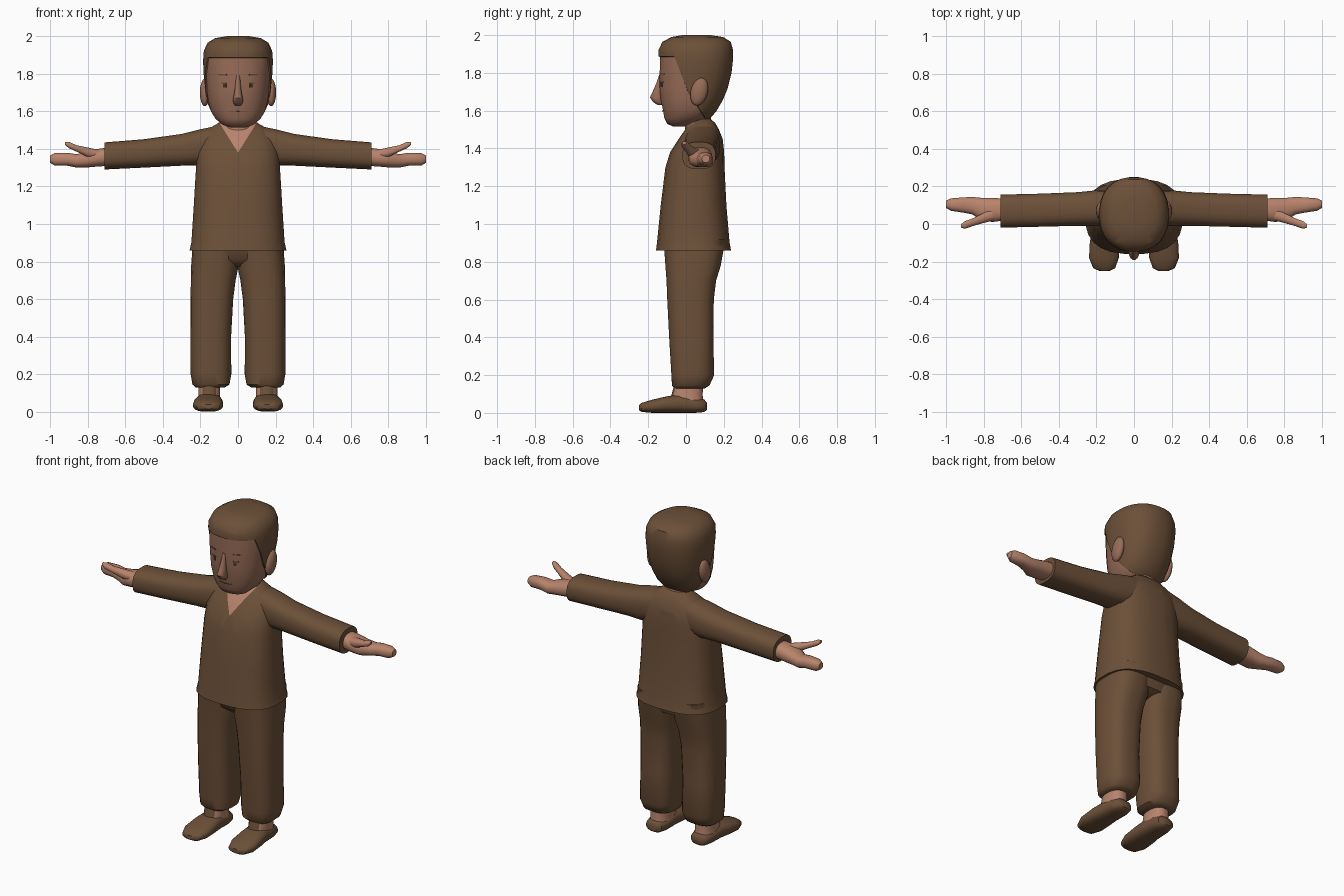
import bpy, bmesh, math
from mathutils import Vector, Matrix
from mathutils.bvhtree import BVHTree

cube = bpy.data.objects.get("Cube")
if cube:
    bpy.data.objects.remove(cube, do_unlink=True)


def material(name, rgb):
    m = bpy.data.materials.new(name)
    m.use_nodes = True
    m.diffuse_color = (*rgb, 1)
    bsdf = m.node_tree.nodes["Principled BSDF"]
    bsdf.inputs["Base Color"].default_value = (*rgb, 1)
    bsdf.inputs["Roughness"].default_value = 0.8
    return m


BROWN = material("brown cloth", (0.15, 0.08, 0.04))
SKIN = material("skin", (0.48, 0.23, 0.15))
FACE = material("face skin", (0.31, 0.15, 0.095))
DARK = material("dark brown", (0.07, 0.035, 0.02))


def loft(axis, rings, power=2.4, sides=24):
    """Rounded rings along an axis; each is (position, lo, hi, lo, hi)."""
    bm = bmesh.new()
    loops = []
    for pos, a0, a1, b0, b1 in rings:
        loop = []
        for i in range(sides):
            t = 2 * math.pi * (i + 0.5) / sides
            c, s = math.cos(t), math.sin(t)
            a = (a0 + a1) / 2 + (a1 - a0) / 2 * math.copysign(abs(c) ** (2 / power), c)
            b = (b0 + b1) / 2 + (b1 - b0) / 2 * math.copysign(abs(s) ** (2 / power), s)
            co = [a, b]
            co.insert("xyz".index(axis), pos)
            loop.append(bm.verts.new(co))
        loops.append(loop)
    for p, q in zip(loops, loops[1:]):
        for i in range(sides):
            j = (i + 1) % sides
            bm.faces.new((p[i], p[j], q[j], q[i]))
    bm.faces.new(loops[0])
    bm.faces.new(loops[-1])
    bmesh.ops.recalc_face_normals(bm, faces=bm.faces[:])
    return bm


def cut(bm, point, normal):
    bmesh.ops.bisect_plane(bm, geom=bm.verts[:] + bm.edges[:] + bm.faces[:],
                           plane_co=point, plane_no=normal)


def finish(name, bm, *mats, mirror=False, angle=42):
    """Turn a bmesh into an object, smooth except at sharp edges."""
    if mirror:
        bm = bm.copy()
        bmesh.ops.scale(bm, vec=(-1, 1, 1), verts=bm.verts[:])
    bmesh.ops.recalc_face_normals(bm, faces=bm.faces[:])
    for f in bm.faces:
        f.smooth = True
    for e in bm.edges:
        e.smooth = e.calc_face_angle(0) < math.radians(angle)
    me = bpy.data.meshes.new(name)
    bm.to_mesh(me)
    for m in mats:
        me.materials.append(m)
    ob = bpy.data.objects.new(name, me)
    bpy.context.collection.objects.link(ob)
    return ob


def pair(name, bm, *mats):
    finish("left_" + name, bm, *mats)
    finish("right_" + name, bm, *mats, mirror=True)


def blob(center, size, tilt=0):
    bm = bmesh.new()
    mat = (Matrix.Translation(center) @ Matrix.Rotation(tilt, 4, "X")
           @ Matrix.Diagonal((*size, 1)))
    bmesh.ops.create_uvsphere(bm, u_segments=16, v_segments=10, radius=1, matrix=mat)
    return bm


# Shirt body with a V neck cut into the front
shirt = loft("z", [
    (0.86, -.26, .26, -.16, .24), (0.9, -.25, .25, -.155, .232),
    (1.1, -.237, .237, -.135, .215), (1.3, -.225, .225, -.11, .205),
    (1.38, -.22, .22, -.085, .203), (1.45, -.205, .205, -.04, .195),
    (1.5, -.17, .17, -.005, .175), (1.535, -.11, .11, .02, .155),
    (1.56, -.07, .07, .05, .125)], power=2.6)
for side in (-1, 1):
    cut(shirt, (0, 0, 1.38), (side * 1.6, 0, -1))
for f in shirt.faces:
    c = f.calc_center_median()
    if f.normal.y < -0.1 and c.y < 0.05 and c.z > 1.38 + 1.6 * abs(c.x):
        f.material_index = 1
finish("shirt", shirt, BROWN, SKIN)

# Sleeves
pair("sleeve", loft("x", [
    (.08, 0, .18, 1.34, 1.53), (.2, -.01, .18, 1.31, 1.505),
    (.3, -.01, .17, 1.31, 1.48), (.5, -.015, .162, 1.3, 1.452),
    (.71, -.02, .157, 1.29, 1.435)], power=2.6), BROWN)

# Hands with joined fingers and a raised thumb
pair("hand", loft("x", [
    (.68, .02, .135, 1.31, 1.41), (.75, .01, .14, 1.305, 1.4),
    (.81, .015, .14, 1.3, 1.385), (.86, .05, .145, 1.3, 1.372),
    (.91, .06, .142, 1.31, 1.38), (.975, .07, .137, 1.31, 1.378),
    (1, .085, .125, 1.325, 1.365)], sides=16), SKIN)
pair("thumb", loft("x", [
    (.74, .02, .09, 1.345, 1.395), (.8, .005, .06, 1.355, 1.408),
    (.86, -.012, .03, 1.385, 1.42), (.9, -.026, .016, 1.403, 1.438),
    (.92, -.02, .0, 1.42, 1.438)], sides=12), SKIN)

# Trousers
finish("trouser_hips", loft("z", [
    (.77, -.12, .12, -.05, .1), (.81, -.22, .22, -.1, .18),
    (.9, -.235, .235, -.115, .21)]), BROWN)
pair("trouser_leg", loft("z", [
    (.13, .07, .225, -.06, .1), (.145, .045, .243, -.075, .125),
    (.2, .035, .253, -.078, .15), (.4, .036, .253, -.09, .145),
    (.6, .025, .253, -.1, .148), (.7, .012, .252, -.104, .16),
    (.78, -.005, .25, -.11, .185), (.92, -.01, .24, -.12, .21)],
    power=2.7), BROWN)

# Ankles, covered in front
ankle = loft("z", [(.05, .09, .215, -.085, .095), (.09, .095, .21, -.08, .09),
                   (.16, .095, .21, -.06, .09)], sides=16)
for f in ankle.faces:
    if f.normal.y < -0.6:
        f.material_index = 1
pair("ankle", ankle, SKIN, BROWN)

# Shoes
pair("shoe", loft("y", [
    (-.25, .13, .185, .015, .04), (-.235, .1, .218, .005, .053),
    (-.18, .08, .24, 0, .07), (-.1, .08, .236, 0, .088),
    (-.04, .085, .226, 0, .098), (.05, .088, .218, 0, .082),
    (.095, .1, .207, .004, .072), (.11, .125, .185, .015, .055)], power=2.5), BROWN)

# Neck
finish("neck", loft("z", [(1.4, -.09, .09, .0, .15), (1.5, -.08, .08, -.005, .135),
                          (1.62, -.085, .085, -.01, .13)]), SKIN)

# Head, with the hair cut along its hairline and raised
head = loft("z", [
    (1.515, -.045, .045, -.065, .0), (1.53, -.085, .085, -.1, .04),
    (1.56, -.12, .12, -.115, .12), (1.6, -.145, .145, -.122, .155),
    (1.66, -.16, .16, -.135, .19), (1.72, -.168, .168, -.14, .215),
    (1.8, -.177, .177, -.14, .235), (1.87, -.18, .18, -.14, .243),
    (1.92, -.176, .176, -.14, .243), (1.96, -.158, .158, -.12, .232),
    (1.983, -.12, .12, -.075, .195), (1.993, -.06, .06, -.02, .13)], power=2.3, sides=28)
skull = BVHTree.FromBMesh(head)
cut(head, (0, 0, 1.885), (0, 0, 1))
cut(head, (0, -.06, 1.885), (0, 1, .38))
cut(head, (0, 0, 1.72), (0, 1, .62))
hair = []
for f in head.faces:
    c = f.calc_center_median()
    behind = c.y > max(-.06 + .38 * (1.885 - c.z), .62 * (1.72 - c.z))
    if c.z > 1.885 or (behind and c.z > 1.55):
        f.material_index = 1
        hair.append(f)
rim = bmesh.ops.inset_region(head, faces=hair, thickness=0.002, depth=0.007,
                             use_even_offset=True)
for f in rim["faces"]:
    f.material_index = 1
finish("head", head, FACE, BROWN)

# Ears and nose
pair("ear", blob((.177, .07, 1.7), (.026, .045, .075), -0.25), FACE)
finish("nose", loft("z", [
    (1.63, -.015, .015, -.15, -.125), (1.645, -.026, .026, -.175, -.12),
    (1.67, -.027, .027, -.192, -.12), (1.7, -.02, .02, -.178, -.12),
    (1.74, -.015, .015, -.16, -.12), (1.79, -.01, .01, -.142, -.12)],
    power=2, sides=12), FACE)


# Thin painted details laid on the face
def face_plate(name, x, z, width, height, mat):
    hit, normal, _, _ = skull.ray_cast(Vector((x, -1, z)), Vector((0, 1, 0)))
    turn = normal.to_track_quat("Y", "Z").to_matrix().to_4x4()
    bm = bmesh.new()
    bmesh.ops.create_cube(bm, size=1, matrix=Matrix.Translation(hit) @ turn
                          @ Matrix.Diagonal((width, 0.006, height, 1)))
    finish(name, bm, mat)


for label, side in (("left", 1), ("right", -1)):
    face_plate(label + "_eye", side * .07, 1.737, .018, .022, DARK)
    face_plate(label + "_eyelid", side * .074, 1.752, .034, .005, BROWN)
    face_plate(label + "_eyebrow", side * .082, 1.795, .05, .006, BROWN)
    face_plate(label + "_mouth", side * .022, 1.598, .046, .004, BROWN)
